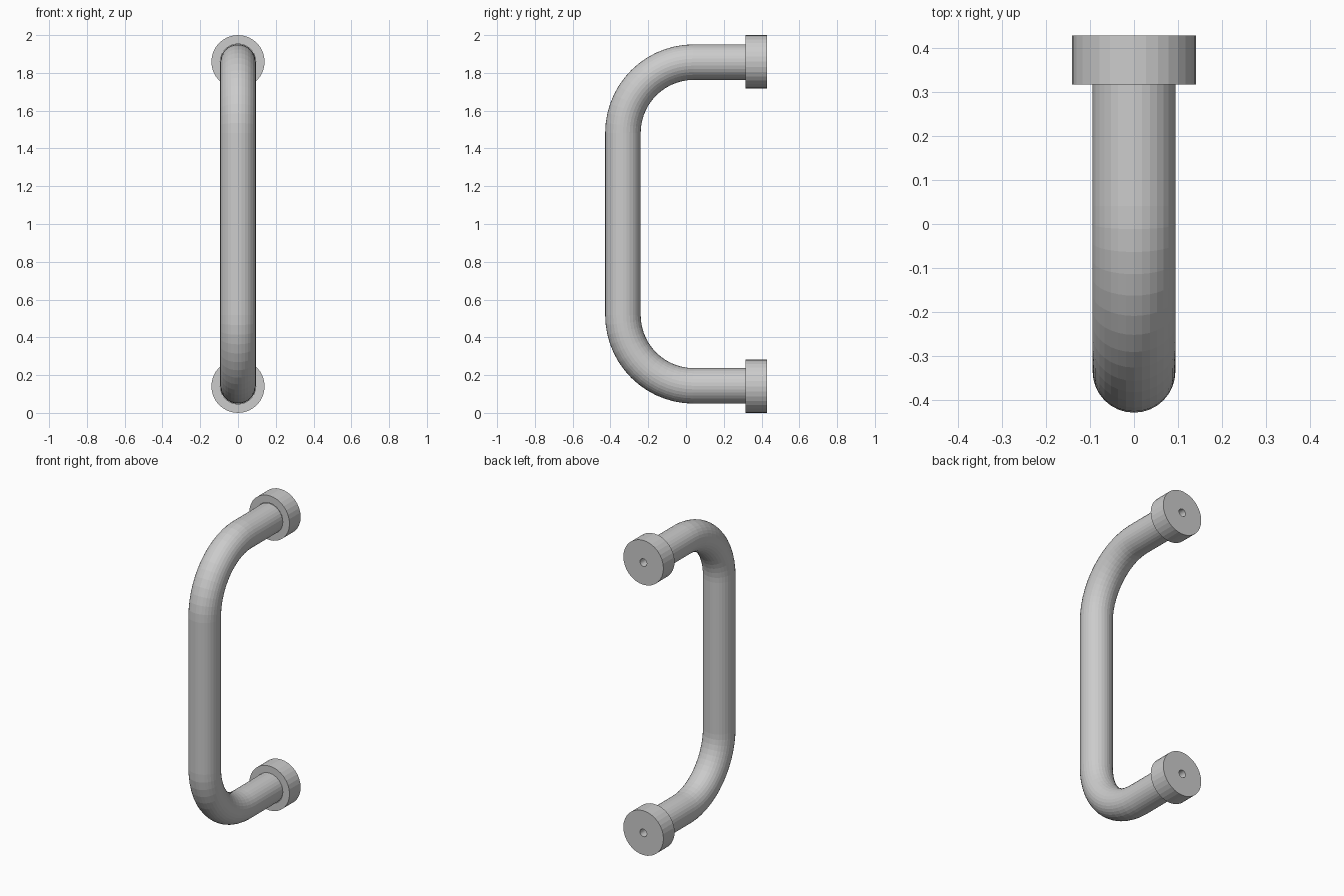
import bpy, bmesh
from math import sin, cos, pi
from mathutils import Vector

if "Cube" in bpy.data.objects:
    bpy.data.objects.remove(bpy.data.objects["Cube"])

SIDES = 32
BAR_R, FLANGE_R, HOLE_R = 0.094, 0.141, 0.024
FRONT_Y, SHOULDER_Y, BACK_Y = -0.334, 0.316, 0.428
LOW_Z, HIGH_Z = 0.143, 1.857
BEND_R, BEND_STEPS = 0.375, 14


def finish(bm, name):
    bmesh.ops.remove_doubles(bm, verts=bm.verts, dist=1e-5)
    bmesh.ops.recalc_face_normals(bm, faces=bm.faces)
    mesh = bpy.data.meshes.new(name)
    bm.to_mesh(mesh)
    bm.free()
    obj = bpy.data.objects.new(name, mesh)
    bpy.context.collection.objects.link(obj)
    return obj


def skin(bm, rings):
    for a, b in zip(rings, rings[1:]):
        for i in range(SIDES):
            j = (i + 1) % SIDES
            bm.faces.new((a[i], a[j], b[j], b[i]))


def ring(bm, centre, out, radius):
    # circle spanned by the x axis and the "out" direction
    return [bm.verts.new(centre + radius * (Vector((1, 0, 0)) * cos(t) + out * sin(t)))
            for t in (2 * pi * i / SIDES for i in range(SIDES))]


# C-shaped grip bar: round section swept through two quarter bends
bm = bmesh.new()
bend_y = FRONT_Y + BEND_R
stations = [(Vector((0, SHOULDER_Y, LOW_Z)), Vector((0, 0, -1)))]
for centre_z, start in ((LOW_Z + BEND_R, 0), (HIGH_Z - BEND_R, pi / 2)):
    for k in range(BEND_STEPS + 1):
        t = start + pi / 2 * k / BEND_STEPS
        out = Vector((0, -sin(t), -cos(t)))
        stations.append((Vector((0, bend_y, centre_z)) + out * BEND_R, out))
stations.append((Vector((0, SHOULDER_Y, HIGH_Z)), Vector((0, 0, 1))))
skin(bm, [ring(bm, c, o, BAR_R) for c, o in stations])
finish(bm, "grip_bar")

# Mounting flanges with a blind screw hole in the back
profile = [(SHOULDER_Y, BAR_R), (SHOULDER_Y, FLANGE_R), (BACK_Y, FLANGE_R),
           (BACK_Y, HOLE_R), (0.2, HOLE_R)]
for name, z in (("lower_flange", FLANGE_R), ("upper_flange", 2 - FLANGE_R)):
    bm = bmesh.new()
    rings = [ring(bm, Vector((0, y, z)), Vector((0, 0, 1)), r) for y, r in profile]
    skin(bm, rings)
    bm.faces.new(rings[-1])
    finish(bm, name)
